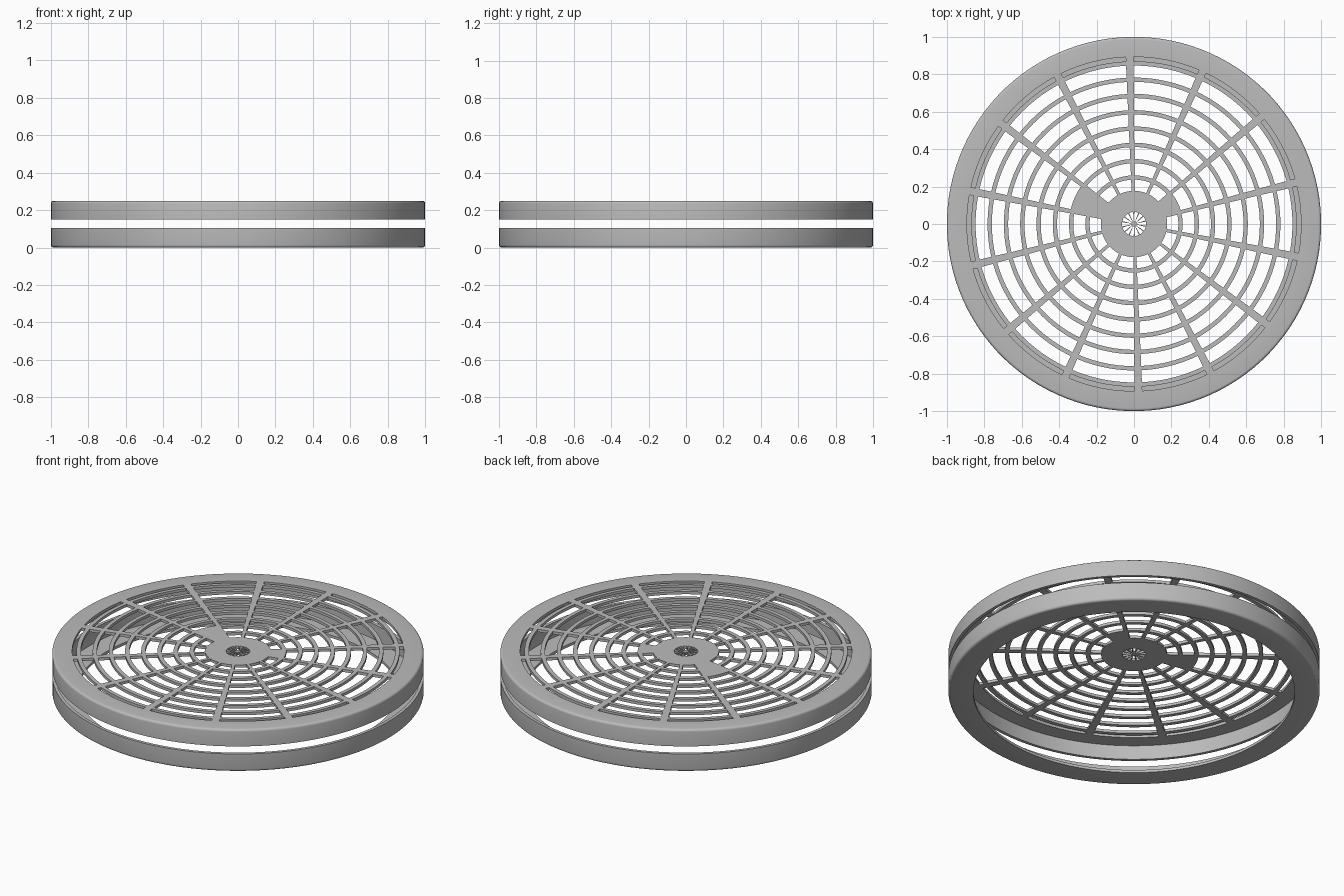
import bpy, bmesh
from math import cos, sin, pi, radians

cube = bpy.data.objects.get("Cube")
if cube:
    bpy.data.objects.remove(cube)

grey = bpy.data.materials.new("plain_grey")
grey.use_nodes = True
colour = (0.5, 0.5, 0.5, 1)
grey.diffuse_color = colour
grey.node_tree.nodes["Principled BSDF"].inputs["Base Color"].default_value = colour

SPOKES, STEPS = 14, 8
START = radians(91.5)
PITCH = 2 * pi / SPOKES
TOP, THICK = 0.25, 0.016


def finish(name, bm):
    bmesh.ops.recalc_face_normals(bm, faces=bm.faces)
    mesh = bpy.data.meshes.new(name)
    bm.to_mesh(mesh)
    bm.free()
    mesh.materials.append(grey)
    obj = bpy.data.objects.new(name, mesh)
    bpy.context.scene.collection.objects.link(obj)
    bpy.ops.object.select_all(action="DESELECT")
    obj.select_set(True)
    bpy.context.view_layer.objects.active = obj
    bpy.ops.object.shade_smooth_by_angle(angle=radians(35))


def lathe(name, profile, segments=SPOKES * STEPS):
    """Spin a closed (radius, z) profile round the z axis."""
    bm = bmesh.new()
    rows = []
    for i in range(segments):
        a = START + 2 * pi * i / segments
        rows.append([bm.verts.new((r * cos(a), r * sin(a), z)) for r, z in profile])
    for i, row in enumerate(rows):
        after = rows[(i + 1) % segments]
        for j in range(len(profile)):
            k = (j + 1) % len(profile)
            bm.faces.new((row[j], after[j], after[k], row[k]))
    finish(name, bm)


def rim_profile(inner, height, wall=0.018, soft=0.014):
    """L-shaped section: flange at z = 0, thin wall standing on its outer edge."""
    corner = [(1 - soft + soft * sin(t * pi / 8), soft - soft * cos(t * pi / 8))
              for t in range(5)]
    return [(inner, 0)] + corner + [(1, height), (1 - wall, height),
                                    (1 - wall, THICK), (inner, THICK)]


# Two facing rims, the upper one turned over
lathe("lower_rim", rim_profile(0.865, 0.105))
lathe("upper_rim", [(r, TOP - z) for r, z in rim_profile(0.893, 0.1)])

# Grille bands as (outer radius, solid all round)
bands = [(0.014, True), (0.064, False), (0.177, True)]
for n in range(8):
    outer = 0.26 + n * 0.0871
    bands += [(outer - 0.023, False), (outer, True)]
bands.append((0.895, False))
# Sectors filled in beside the hub, up to a radius
filled = {2: 0.355, 11: 0.265}


def spoke_half_angle(r):
    return min(0.01 + 0.036 * r, 0.1 * r) / (2 * r)


# Grille: polar grid keeping only spokes, rings and hub
bm = bmesh.new()


def circle(r):
    half = spoke_half_angle(r)
    points = []
    for s in range(SPOKES):
        for c in range(STEPS):
            a = START + s * PITCH + half + (c - 1) * (PITCH - 2 * half) / (STEPS - 1)
            if c == 0:
                a = START + s * PITCH - half
            points.append(bm.verts.new((r * cos(a), r * sin(a), TOP)))
    return points


inner = circle(0.001)
for outer_r, solid in bands:
    outer = circle(outer_r)
    for i in range(len(inner)):
        sector, column = divmod(i, STEPS)
        in_wedge = 0.1 < outer_r < filled.get(sector, 0)
        if solid or column == 0 or in_wedge:
            j = (i + 1) % len(inner)
            bm.faces.new((inner[i], outer[i], outer[j], inner[j]))
    inner = outer
bmesh.ops.delete(bm, geom=[v for v in bm.verts if not v.link_faces], context="VERTS")
ext = bmesh.ops.extrude_face_region(bm, geom=bm.faces[:], use_keep_orig=True)
bmesh.ops.translate(bm, vec=(0, 0, -THICK),
                    verts=[g for g in ext["geom"] if isinstance(g, bmesh.types.BMVert)])
finish("grille", bm)
